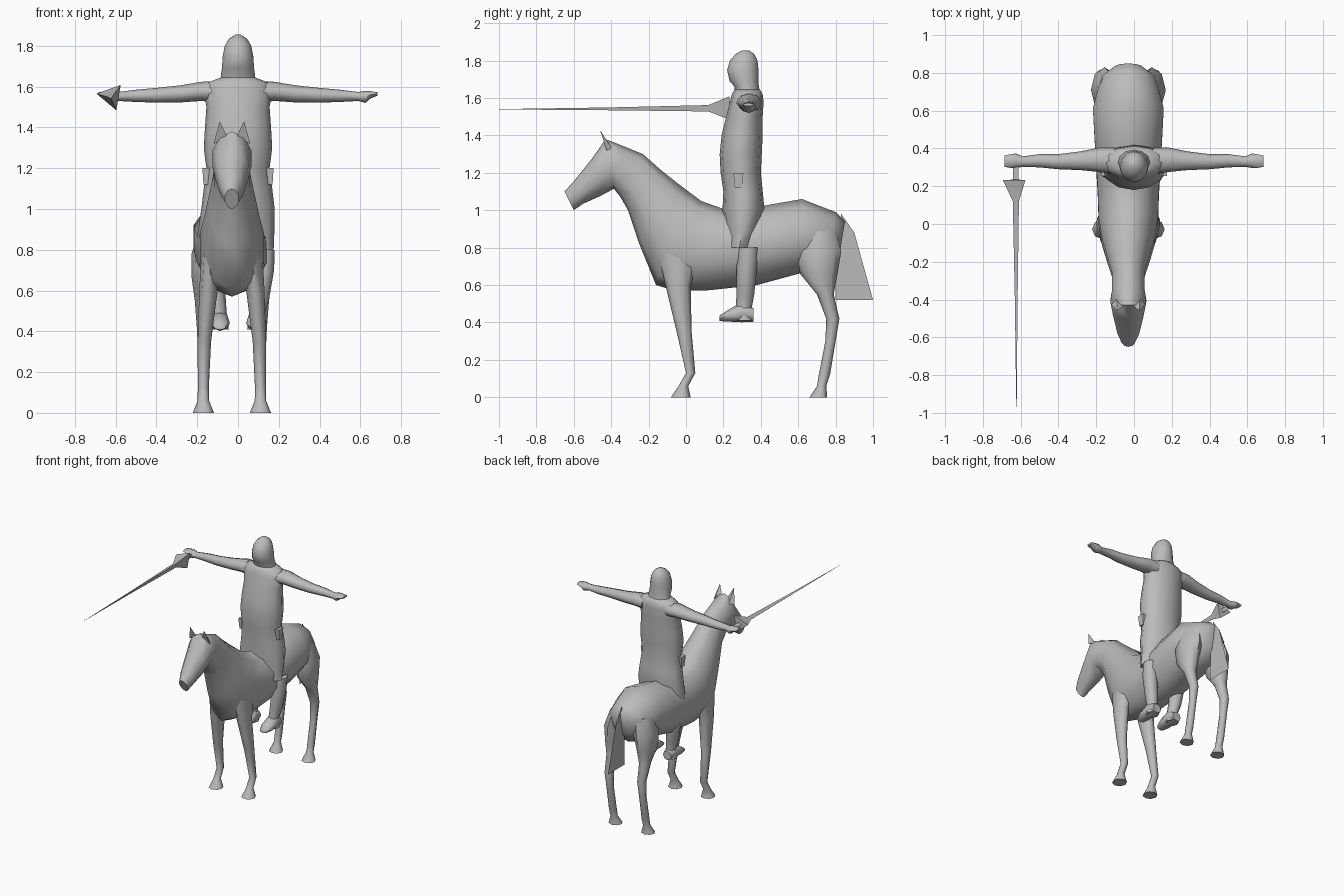
import bpy, bmesh, math
from mathutils import Vector

grey = bpy.data.materials.new("plain grey")
grey.diffuse_color = (0.5, 0.5, 0.5, 1)
HX = -0.03  # centre line of the horse


def finish(name, bm, angle=60):
    if bm.faces:
        bmesh.ops.recalc_face_normals(bm, faces=bm.faces[:])
    me = bpy.data.meshes.new(name)
    bm.to_mesh(me)
    bm.free()
    me.materials.append(grey)
    ob = bpy.data.objects.new(name, me)
    bpy.context.collection.objects.link(ob)
    bpy.ops.object.select_all(action='DESELECT')
    ob.select_set(True)
    bpy.context.view_layer.objects.active = ob
    bpy.ops.object.shade_smooth_by_angle(angle=math.radians(angle))
    return ob


def loft(name, rings, n=10, angle=60, start=0.0):
    """Skin elliptical rings, each given as centre and two half axes."""
    bm = bmesh.new()
    loops = []
    for c, u, v in rings:
        c, u, v = Vector(c), Vector(u), Vector(v)
        ts = [start + 2 * math.pi * i / n for i in range(n)]
        loops.append([bm.verts.new(c + u * math.cos(t) + v * math.sin(t)) for t in ts])
    for a, b in zip(loops, loops[1:]):
        for i in range(n):
            j = (i + 1) % n
            bm.faces.new((a[i], a[j], b[j], b[i]))
    bm.faces.new(loops[0])
    bm.faces.new(loops[-1])
    return finish(name, bm, angle)


def upright(name, table, n=10, cx=0.0, side=1, angle=60):
    """Rows of z, y front, y back, x offset, half width."""
    loft(name, [((cx + side * x, (y0 + y1) / 2, z), (w, 0, 0), (0, (y1 - y0) / 2, 0))
                for z, y0, y1, x, w in table], n, angle)


def polygon(name, pts):
    bm = bmesh.new()
    bm.faces.new([bm.verts.new(p) for p in pts])
    return finish(name, bm)


# Horse trunk, neck and head: top y, top z, bottom y, bottom z, half width
trunk = [
    (.85, .94, .82, .76, .07), (.80, .99, .75, .68, .15), (.62, 1.06, .60, .66, .197),
    (.42, 1.025, .38, .60, .185), (.22, 1.0, .10, .57, .17), (.08, 1.05, -.06, .57, .165),
    (-.04, 1.14, -.16, .60, .145), (-.14, 1.22, -.25, .82, .115), (-.23, 1.30, -.31, 1.0, .09),
    (-.34, 1.345, -.35, 1.07, .09), (-.43, 1.38, -.385, 1.115, .10), (-.50, 1.28, -.46, 1.075, .085),
    (-.60, 1.155, -.55, 1.035, .06), (-.65, 1.10, -.60, 1.0, .035)]
loft("horse_body", [((HX, (a + c) / 2, (b + d) / 2), (0, (a - c) / 2, (b - d) / 2), (w, 0, 0))
                    for a, b, c, d, w in trunk])

# Horse legs with hooves
front_leg = [(.78, -.15, .08, .10, .05), (.60, -.11, .025, .115, .045), (.35, -.05, .03, .135, .033),
             (.13, 0, .05, .14, .027), (.06, -.04, .012, .14, .028), (0, -.08, .025, .14, .052)]
hind_leg = [(.90, .60, .80, .10, .06), (.78, .59, .83, .125, .073), (.66, .61, .81, .135, .062),
            (.55, .70, .79, .14, .042), (.42, .75, .82, .14, .032), (.30, .745, .80, .14, .026),
            (.12, .71, .77, .14, .026), (.06, .70, .75, .14, .027), (0, .66, .755, .14, .052)]
for tag, s in (("right", -1), ("left", 1)):
    upright("horse_front_leg_" + tag, front_leg, 8, HX, s)
    upright("horse_hind_leg_" + tag, hind_leg, 8, HX, s)
    # Ears
    bm = bmesh.new()
    base = [(.02, -.43, 1.35), (.09, -.425, 1.32), (.06, -.395, 1.33)]
    ring = [bm.verts.new((HX + s * x, y, z)) for x, y, z in base]
    tip = bm.verts.new((HX + s * .06, -.46, 1.43))
    for i in range(3):
        bm.faces.new((ring[i], ring[(i + 1) % 3], tip))
    bm.faces.new(ring)
    finish("horse_ear_" + tag, bm)

# Flat tail
polygon("horse_tail", [(HX, y, z) for y, z in
                       ((.83, .98), (.90, .88), (1, .52), (.80, .52), (.80, .65), (.80, .80))])

# Rider robe, with shoulders closing into the neck
upright("robe", [(.80, .21, .36, -.01, .185), (.88, .21, .39, -.01, .188), (1.0, .195, .42, 0, .18),
                 (1.1, .20, .41, 0, .168), (1.2, .185, .40, 0, .155), (1.3, .18, .405, 0, .168),
                 (1.4, .19, .41, 0, .162), (1.5, .215, .41, 0, .155), (1.58, .235, .415, 0, .168),
                 (1.62, .245, .41, 0, .15), (1.645, .26, .395, 0, .085)], 12)

# Hooded head
upright("head", [(1.60, .26, .40, 0, .09), (1.66, .26, .39, 0, .083), (1.69, .233, .387, 0, .079),
                 (1.75, .22, .388, 0, .075), (1.80, .235, .382, 0, .065),
                 (1.835, .265, .365, 0, .045), (1.855, .30, .335, 0, .014)], 12)

# Arms: x, centre z, half height, centre y, half depth
arm = [(.10, 1.575, .052, .335, .07), (.18, 1.577, .047, .34, .065), (.28, 1.565, .042, .335, .05),
       (.40, 1.558, .036, .33, .04), (.50, 1.555, .03, .335, .035), (.59, 1.552, .022, .33, .028),
       (.625, 1.55, .03, .335, .038), (.65, 1.56, .018, .333, .037), (.685, 1.565, .008, .333, .03)]
# Rider legs and boots
leg = [(.80, .28, .39, .13, .05), (.70, .27, .38, .125, .052), (.55, .27, .365, .105, .046),
       (.47, .265, .35, .09, .035), (.41, .26, .36, .09, .045)]
for tag, s in (("right", -1), ("left", 1)):
    loft("arm_" + tag, [((s * x, y, z), (0, d, 0), (0, 0, h)) for x, z, h, y, d in arm], 8)
    upright("rider_leg_" + tag, leg, 8, 0, s)
    loft("boot_" + tag, [((s * .09, y, .41 + h / 2), (w, 0, 0), (0, 0, h / 2 * 1.2))
                         for y, h, w in ((.36, .06, .036), (.30, .09, .046), (.23, .055, .05),
                                         (.18, .025, .03))], 8)
    # Belt pouch, a small tapered block
    loft("pouch_" + tag, [((s * .157, .28, z), (.025 * k, 0, 0), (0, .038 * k, 0))
                          for z, k in ((1.12, .7), (1.20, 1.0))], 4, 30, math.pi / 4)

# Three-sided lance with flared guard
loft("lance", [((-.622, y, z), (r, 0, 0), (0, 0, r)) for y, z, r in
               ((.36, 1.55, .018), (.235, 1.55, .018), (.232, 1.553, .073), (.12, 1.547, .02),
                (-.4, 1.543, .009), (-1, 1.54, .001))], 3, 30, math.radians(50))
